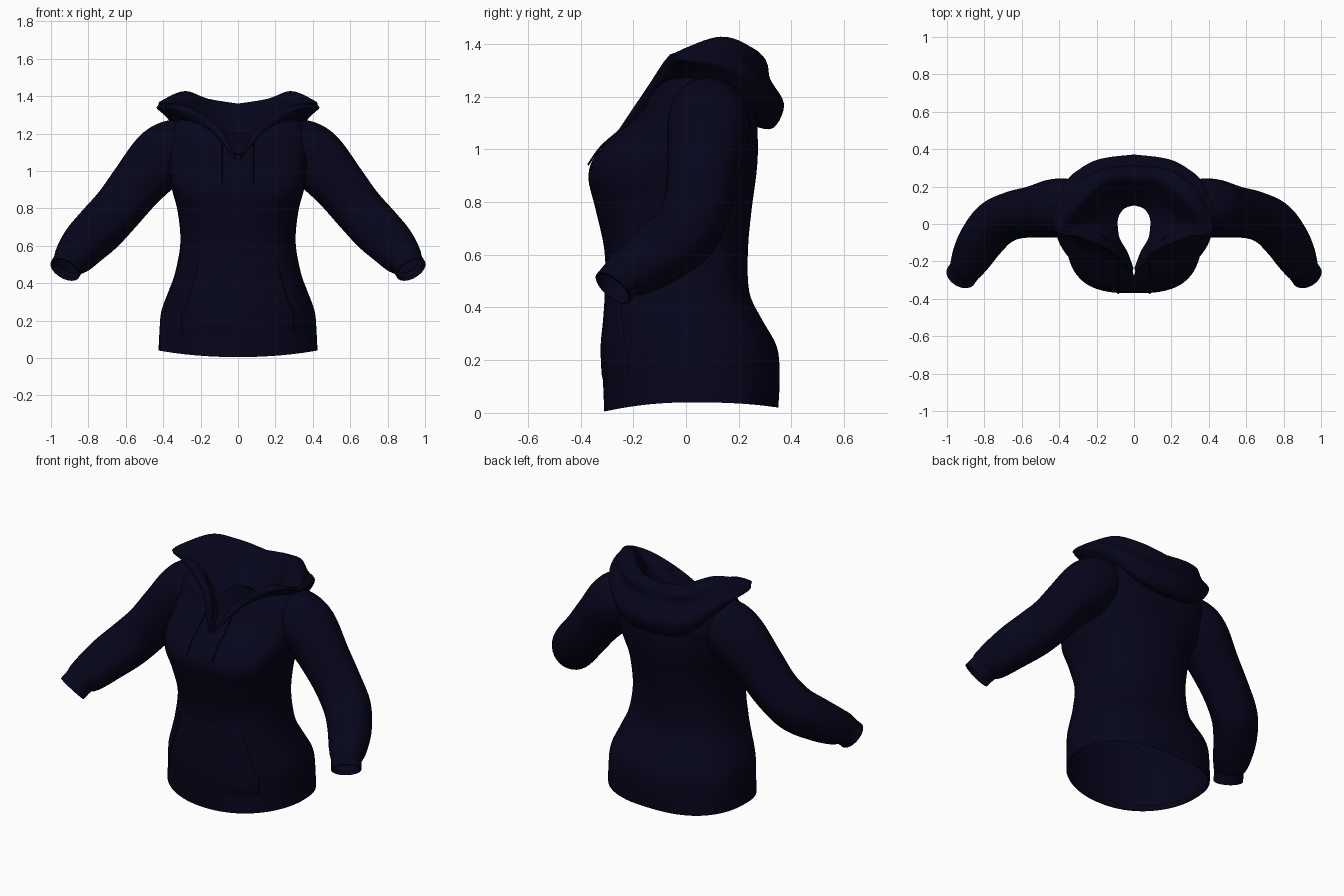
import bpy, bmesh, math
from mathutils import Vector

cube = bpy.data.objects.get("Cube")
if cube:
    bpy.data.objects.remove(cube)

navy = bpy.data.materials.new("navy_cloth")
navy.use_nodes = True
colour = (0.0017, 0.0017, 0.0112, 1)
navy.diffuse_color = colour
bsdf = next(n for n in navy.node_tree.nodes if n.type == 'BSDF_PRINCIPLED')
bsdf.inputs["Base Color"].default_value = colour
bsdf.inputs["Roughness"].default_value = 0.9


def spline(points, steps):
    """Smooth curve through tuples of any length."""
    pts = [points[0], *points, points[-1]]
    out = []
    for a, b, c, d in zip(pts, pts[1:], pts[2:], pts[3:]):
        for s in range(steps):
            t = s / steps
            out.append(tuple(
                q + t * ((r - p) / 2 + t * (p - 2.5 * q + 2 * r - w / 2
                         + t * (1.5 * (q - r) + (w - p) / 2)))
                for p, q, r, w in zip(a, b, c, d)))
    return out + [tuple(points[-1])]


def finish(obj):
    obj.data.materials.append(navy)
    mirror = obj.modifiers.new("Mirror", 'MIRROR')
    mirror.use_clip = True
    mirror.merge_threshold = 0.0005


def loft(name, rows, closed=False, hidden=None):
    """Skin rows of points, drop hidden faces, mirror to the other side."""
    bm = bmesh.new()
    grid = [[bm.verts.new(p) for p in row] for row in rows]
    for low, high in zip(grid, grid[1:]):
        count = len(low)
        for i in range(count if closed else count - 1):
            j = (i + 1) % count
            bm.faces.new((low[i], low[j], high[j], high[i]))
    bmesh.ops.remove_doubles(bm, verts=bm.verts, dist=0.0002)
    bmesh.ops.recalc_face_normals(bm, faces=bm.faces)
    if hidden:
        buried = [f for f in bm.faces if all(hidden(v.co) for v in f.verts)]
        bmesh.ops.delete(bm, geom=buried, context='FACES')
    mesh = bpy.data.meshes.new(name)
    bm.to_mesh(mesh)
    bm.free()
    mesh.shade_smooth()
    obj = bpy.data.objects.new(name, mesh)
    bpy.context.collection.objects.link(obj)
    finish(obj)


# Torso profile: height, half width, front, back, neck slit, front squareness
PROFILE = spline([
    (0.04, 0.425, -0.31, 0.35, 0, 2.1), (0.14, 0.42, -0.315, 0.355, 0, 2.1),
    (0.25, 0.41, -0.32, 0.345, 0, 2.1), (0.36, 0.37, -0.31, 0.285, 0, 2.2),
    (0.46, 0.335, -0.305, 0.24, 0, 2.3), (0.62, 0.308, -0.31, 0.235, 0, 2.4),
    (0.78, 0.322, -0.345, 0.25, 0, 2.7), (0.89, 0.35, -0.37, 0.265, 0, 2.9),
    (0.97, 0.365, -0.348, 0.272, 0, 2.8), (1.05, 0.37, -0.275, 0.272, 0, 2.6),
    (1.13, 0.375, -0.18, 0.27, 0.05, 2.5), (1.2, 0.37, -0.14, 0.255, 0.09, 2.5),
    (1.25, 0.345, -0.11, 0.235, 0.13, 2.5), (1.28, 0.3, -0.08, 0.2, 0.16, 2.5)], 5)

# Sleeve: centre x, y, z and radius along the arm
SLEEVE = spline([
    (0.26, 0.085, 1.14, 0.135), (0.34, 0.085, 1.115, 0.161),
    (0.42, 0.085, 1.06, 0.165), (0.54, 0.065, 0.925, 0.145),
    (0.64, 0.048, 0.8, 0.136), (0.735, 0.005, 0.695, 0.135),
    (0.81, -0.08, 0.62, 0.127), (0.862, -0.168, 0.56, 0.113),
    (0.89, -0.222, 0.53, 0.098), (0.903, -0.245, 0.51, 0.087),
    (0.925, -0.277, 0.473, 0.086)], 5)


def back_power(z):
    """The back grows squarer towards the shoulder blades."""
    return 2.5 + 0.9 * min(1, max(0, (z - 0.85) / 0.25))


def torso_point(ring, angle, lift=0.0):
    """Point on the torso; angle runs from front (0) to back (pi)."""
    z, width, front, back, _, squareness = ring
    s, c = math.sin(angle), math.cos(angle)
    power = squareness if c > 0 else back_power(z)
    x = (width + lift) * abs(s) ** (2 / power)
    depth = (back - front) / 2 + lift
    y = (front + back) / 2 - math.copysign(depth * abs(c) ** (2 / power), c)
    dip = 0.035 if c > 0 else 0.02
    return x if x > 1e-6 else 0, y, z - dip * c * c * max(0, 1 - (z - 0.04) / 0.2)


def inside_torso(p):
    z, width, front, back, _, squareness = min(PROFILE, key=lambda r: abs(r[0] - p.z))
    offset = (p.y - (front + back) / 2) / ((back - front) / 2)
    power = squareness if offset < 0 else back_power(z)
    return abs(p.x / width) ** power + abs(offset) ** power < 0.85


def inside_sleeve(p):
    return any((p - Vector(s[:3])).length < 0.9 * s[3] for s in SLEEVE)


def front_angle(ring, x):
    return math.asin((max(x, 0) / ring[1]) ** (ring[5] / 2))


def angles(start, end, count):
    return [start + (end - start) * i / count for i in range(count + 1)]


loft("torso", [[torso_point(r, a) for a in
                angles(front_angle(r, r[4]), math.pi, 40)] for r in PROFILE],
     hidden=inside_sleeve)

# Turned-in hem
hem = PROFILE[0]
loft("hem_fold", [[torso_point((hem[0] + up, *hem[1:]), a, -inset)
                   for a in angles(0, math.pi, 40)]
                  for up, inset in ((0, 0), (0.004, 0.008), (0.03, 0.01))])

# Front pocket: slanted sides, closed to the torso along its edges
pocket_rings = [r for r in PROFILE if 0.13 < r[0] < 0.55]
pocket = []
for r in pocket_rings:
    t = (r[0] - 0.13) / 0.42
    half = 0.3 - 0.13 * max(0, t - 0.25) ** 0.8
    last = front_angle(r, half)
    edge = 0.0 if r in (pocket_rings[0], pocket_rings[-1]) else 0.004
    pocket.append([torso_point(r, a, edge) for a in angles(0, last, 16)]
                  + [torso_point(r, last, -0.002)])
loft("front_pocket", pocket)


def tube_rings(path, sides):
    """Rings across the path, a little flatter front to back."""
    rings = []
    for i, p in enumerate(path):
        along = Vector(path[min(i + 1, len(path) - 1)][:3]) - Vector(path[max(i - 1, 0)][:3])
        side = along.cross(Vector((0, 1, 0))).normalized()
        other = along.cross(side).normalized() * 0.95
        rings.append([Vector(p[:3]) + p[3] * (side * math.cos(a) + other * math.sin(a))
                      for a in angles(0, math.tau, sides)[:-1]])
    return rings


sleeve = tube_rings(SLEEVE, 32)
loft("sleeve", sleeve, closed=True, hidden=inside_torso)

# Turned-in cuff opening
inner = [(*p[:3], p[3] - 0.01) for p in SLEEVE[-3:]]
loft("cuff_lining", [sleeve[-1]] + tube_rings(inner, 32)[::-1], closed=True)

# Hood: guide rails from the middle of the back round to the neck slit
FOOT = [(0, 0.25, 1.09), (0.19, 0.25, 1.12), (0.32, 0.17, 1.22),
        (0.34, 0.04, 1.265), (0.25, -0.05, 1.265), (0.13, -0.125, 1.2), (0.01, -0.25, 1.05)]
UNDER = [(0, 0.33, 1.08), (0.2, 0.31, 1.11), (0.35, 0.21, 1.25),
         (0.38, 0.03, 1.305), (0.28, -0.06, 1.285), (0.13, -0.148, 1.21), (0.01, -0.265, 1.05)]
BULGE = [(0, 0.372, 1.17), (0.22, 0.335, 1.2), (0.375, 0.205, 1.305),
         (0.43, 0, 1.335), (0.3, -0.075, 1.325), (0.115, -0.152, 1.225), (0.01, -0.265, 1.06)]
DENT = [(0, 0.32, 1.265), (0.2, 0.285, 1.295), (0.345, 0.185, 1.35),
        (0.425, -0.015, 1.352), (0.285, -0.075, 1.337), (0.108, -0.15, 1.23), (0.009, -0.263, 1.06)]
RIM = [(0, 0.305, 1.33), (0.19, 0.285, 1.355), (0.31, 0.175, 1.405),
       (0.415, -0.03, 1.367), (0.27, -0.07, 1.345), (0.1, -0.145, 1.23), (0.008, -0.26, 1.06)]
CREST = [(0, 0.25, 1.358), (0.15, 0.23, 1.383), (0.27, 0.12, 1.42),
         (0.34, -0.01, 1.37), (0.22, -0.05, 1.315), (0.085, -0.13, 1.205), (0.006, -0.25, 1.06)]
CREASE = [(0, 0.175, 1.275), (0.11, 0.155, 1.285), (0.19, 0.085, 1.29),
          (0.21, 0, 1.27), (0.15, -0.055, 1.24), (0.068, -0.13, 1.165), (0.005, -0.245, 1.06)]
NECK = [(0, 0.1, 1.2), (0.055, 0.08, 1.2), (0.085, 0.03, 1.195),
        (0.085, -0.03, 1.18), (0.075, -0.08, 1.155), (0.035, -0.15, 1.11), (0.003, -0.235, 1.05)]
rails = [spline(r, 7) for r in (FOOT, UNDER, BULGE, DENT, RIM, CREST, CREASE, NECK)]
loft("hood", [[(max(x, 0), y, z) for x, y, z in spline(section, 5)]
              for section in zip(*rails)])

# Drawstring hanging from each side of the collar
curve = bpy.data.curves.new("drawstring", 'CURVE')
curve.dimensions = '3D'
curve.bevel_depth = 0.004
curve.bevel_resolution = 1
curve.use_fill_caps = True
path = spline([(0.075, -0.145, 1.2), (0.083, -0.182, 1.145), (0.085, -0.237, 1.085),
               (0.085, -0.322, 1.01), (0.085, -0.372, 0.94)], 5)
line = curve.splines.new('POLY')
line.points.add(len(path) - 1)
for target, p in zip(line.points, path):
    target.co = (*p, 1)
drawstring = bpy.data.objects.new("drawstring", curve)
bpy.context.collection.objects.link(drawstring)
finish(drawstring)
